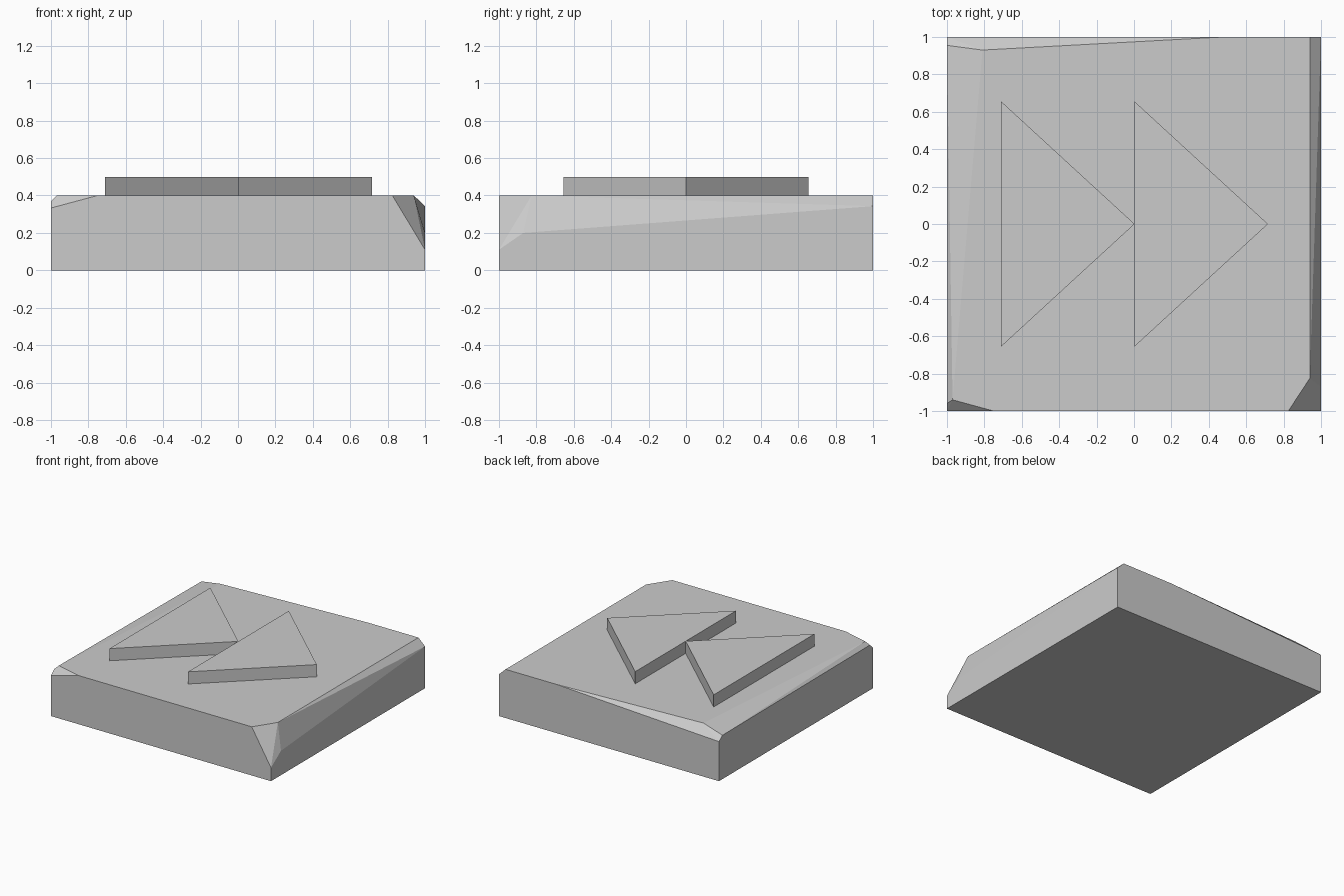
import bpy, bmesh, math

if "Cube" in bpy.data.objects:
    bpy.data.objects.remove(bpy.data.objects["Cube"])

TOP = 0.4


def finish(bm, name):
    bmesh.ops.recalc_face_normals(bm, faces=bm.faces)
    mesh = bpy.data.meshes.new(name)
    bm.to_mesh(mesh)
    bm.free()
    obj = bpy.data.objects.new(name, mesh)
    bpy.context.collection.objects.link(obj)
    return obj


# Stone slab: the hull of its square base, top outline and chipped rim points
base = [(x, y, 0) for x in (-1, 1) for y in (-1, 1)]
top_outline = [(-0.75, -1), (-0.31, -1), (-0.19, -0.955), (0.38, -0.955),
               (0.63, -1), (0.825, -1), (0.94, -0.825), (0.94, 1),
               (0.48, 1), (-0.81, 0.93), (-0.97, -0.94)]
rim = [
    (-0.19, -1, 0.36), (0.38, -1, 0.36),                       # front chip
    (1, -1, 0.11), (1, -0.87, 0.2), (1, 1, 0.343),             # right bevel and corner
    (-1, 1, 0.325), (-1, 0.955, 0.36),                         # back chip
    (-1, -0.96, 0.37), (-1, -1, 0.333),                        # front left chip
]
bm = bmesh.new()
for p in base + [(x, y, TOP) for x, y in top_outline] + rim:
    bm.verts.new(p)
bmesh.ops.convex_hull(bm, input=bm.verts)
bmesh.ops.dissolve_limit(bm, angle_limit=math.radians(0.5),
                         verts=bm.verts, edges=bm.edges)
finish(bm, "stone_slab")


# Two raised arrow plates pointing to +x
def arrow(name, x):
    bm = bmesh.new()
    pts = [(x, -0.655), (x + 0.713, 0), (x, 0.655)]
    face = bm.faces.new([bm.verts.new((px, py, TOP)) for px, py in pts])
    ext = bmesh.ops.extrude_face_region(bm, geom=[face], use_keep_orig=True)
    verts = [g for g in ext["geom"] if isinstance(g, bmesh.types.BMVert)]
    bmesh.ops.translate(bm, verts=verts, vec=(0, 0, 0.1))
    finish(bm, name)


arrow("rear_arrow", -0.71)
arrow("front_arrow", 0.003)
